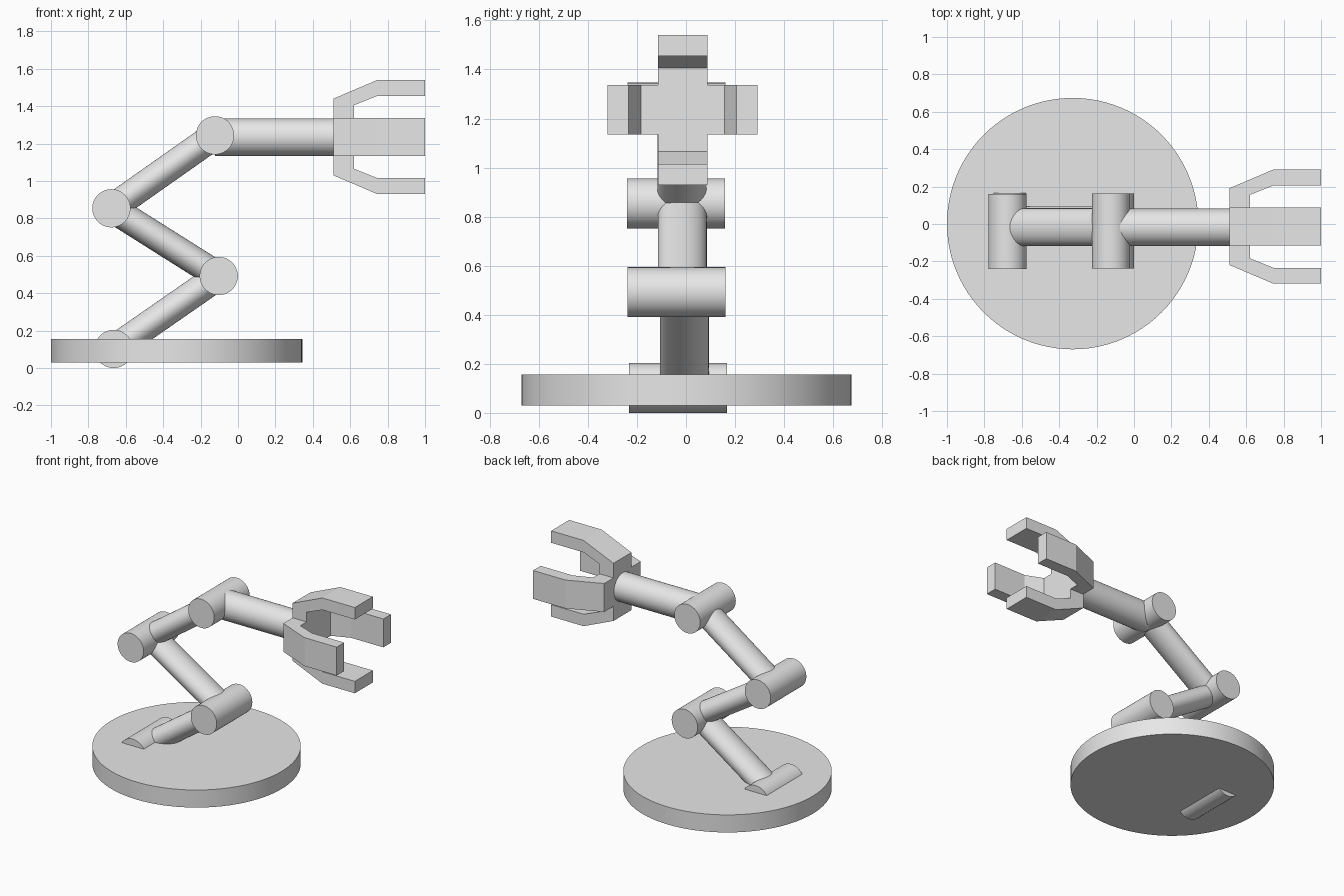
import bpy
import math
from mathutils import Matrix, Vector

if "Cube" in bpy.data.objects:
    bpy.data.objects.remove(bpy.data.objects["Cube"], do_unlink=True)

# One plain grey for the whole arm
grey = bpy.data.materials.new("light_grey")
grey.use_nodes = True
COLOUR = (0.8, 0.8, 0.8, 1)
grey.diffuse_color = COLOUR
grey.node_tree.nodes["Principled BSDF"].inputs["Base Color"].default_value = COLOUR


def cylinder(name, radius, depth, matrix, sides=64):
    bpy.ops.mesh.primitive_cylinder_add(vertices=sides, radius=radius, depth=depth)
    ob = bpy.context.object
    ob.name = name
    ob.data.transform(matrix)
    ob.data.materials.append(grey)
    bpy.ops.object.shade_smooth_by_angle(angle=math.radians(30))
    return ob


def arm(name, start, end, y, thickness):
    """Oval tube in the xz plane; thickness is the in-plane radius."""
    a, b = Vector((start[0], y, start[1])), Vector((end[0], y, end[1]))
    along = (b - a).normalized()
    across = Vector((0, 1, 0))
    normal = across.cross(along)
    axes = Matrix((normal * thickness, across * 0.1, along)).transposed().to_4x4()
    cylinder(name, 1, (b - a).length, Matrix.Translation((a + b) / 2) @ axes)


# Round base plate
cylinder("base_plate", 0.672, 0.125, Matrix.Translation((-0.328, 0.002, 0.093)), 96)

# Hinge barrels across the arm
hinges = {
    "base_hinge": (-0.665, 0.102, -0.033),
    "lower_hinge": (-0.103, 0.492, -0.038),
    "middle_hinge": (-0.677, 0.854, -0.04),
    "upper_hinge": (-0.123, 1.244, -0.038),
}
for name, (x, z, y) in hinges.items():
    place = Matrix.Translation((x, y, z)) @ Matrix.Rotation(math.pi / 2, 4, "X")
    cylinder(name, 0.102, 0.4, place)

# Tubes linking the hinges, then the straight wrist
names = list(hinges)
links = ("lower_arm", "middle_arm", "upper_arm")
for i, (name, y) in enumerate(zip(links, (-0.007, -0.015, -0.017))):
    arm(name, hinges[names[i]][:2], hinges[names[i + 1]][:2], y, 0.075)
arm("wrist_arm", (-0.123, 1.234), (0.52, 1.234), -0.018, 0.1)

# Square palm
HAND = Vector((0, -0.014, 1.235))
bpy.ops.mesh.primitive_cube_add(size=1)
palm = bpy.context.object
palm.name = "palm"
palm.data.transform(Matrix.Translation(HAND + Vector((0.565, 0, 0)))
                    @ Matrix.Diagonal((0.11, 0.202, 0.202, 1)))
palm.data.materials.append(grey)

# Four bent fingers around the palm
profile = [(0.51, 0.1), (0.51, 0.205), (0.745, 0.305), (1, 0.305),
           (1, 0.22), (0.745, 0.22), (0.62, 0.17), (0.62, 0.1)]
n = len(profile)
for i, side in enumerate(("top", "right", "bottom", "left")):
    verts = [(x, y, z) for y in (-0.101, 0.101) for x, z in profile]
    faces = [(k, k + n, (k + 1) % n + n, (k + 1) % n) for k in range(n)]
    # Root, middle and tip sections on each flank
    for quad in ((0, 1, 6, 7), (1, 2, 5, 6), (2, 3, 4, 5)):
        faces += [quad[::-1], tuple(k + n for k in quad)]
    mesh = bpy.data.meshes.new(side + "_finger")
    mesh.from_pydata(verts, [], faces)
    mesh.transform(Matrix.Translation(HAND) @ Matrix.Rotation(i * math.pi / 2, 4, "X"))
    mesh.materials.append(grey)
    finger = bpy.data.objects.new(side + "_finger", mesh)
    bpy.context.collection.objects.link(finger)
    # Consistent outward normals
    bpy.ops.object.select_all(action="DESELECT")
    finger.select_set(True)
    bpy.context.view_layer.objects.active = finger
    bpy.ops.object.mode_set(mode="EDIT")
    bpy.ops.mesh.select_all(action="SELECT")
    bpy.ops.mesh.normals_make_consistent(inside=False)
    bpy.ops.object.mode_set(mode="OBJECT")
